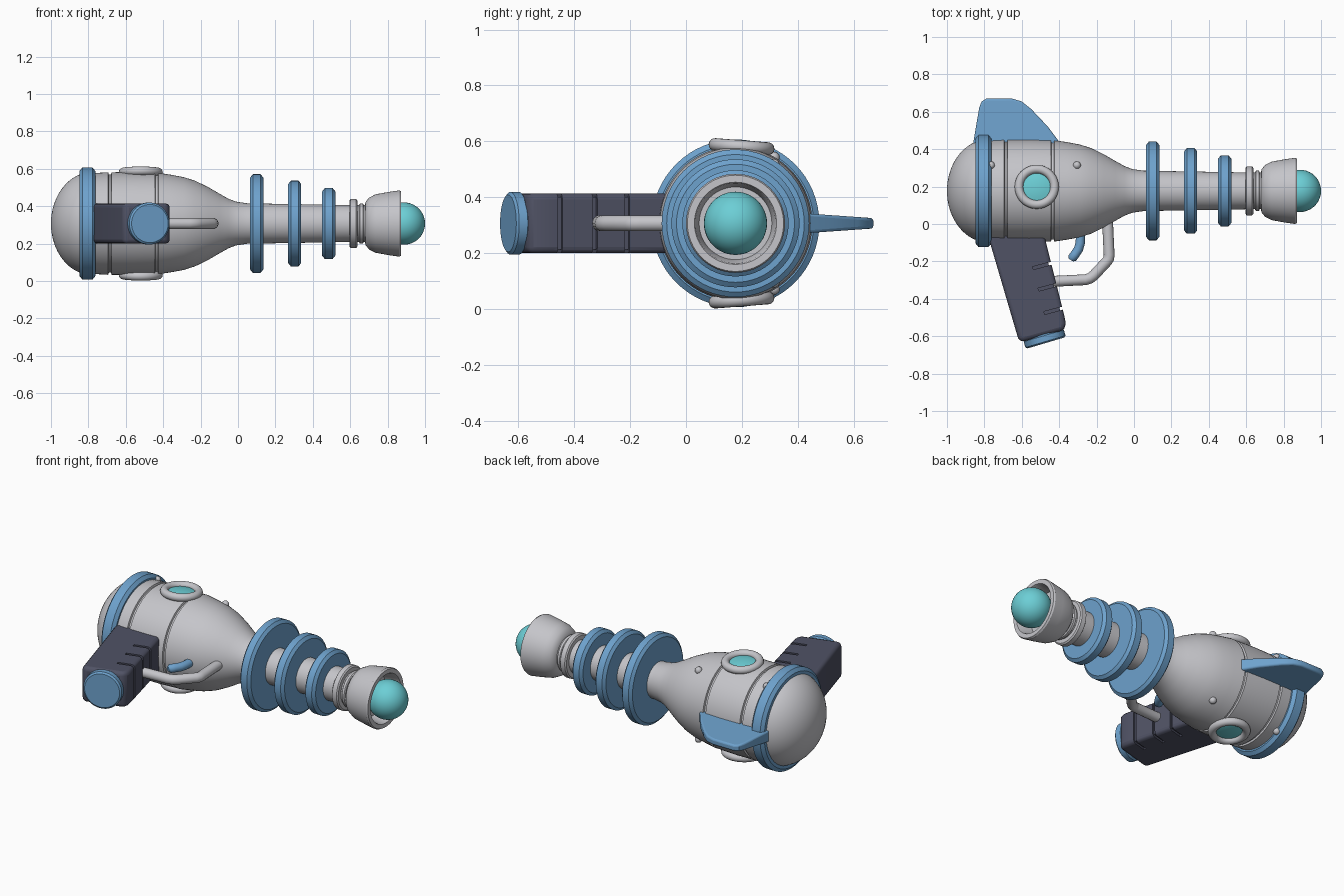
import bpy, bmesh, math
from mathutils import Matrix

if "Cube" in bpy.data.objects:
    bpy.data.objects.remove(bpy.data.objects["Cube"])

CY, CZ = 0.177, 0.307          # the gun's long axis runs along x through here


def material(name, col):
    m = bpy.data.materials.new(name)
    m.diffuse_color = (*col, 1)
    m.use_nodes = True
    m.node_tree.nodes["Principled BSDF"].inputs["Base Color"].default_value = m.diffuse_color
    return m


GREY = material("light_grey", (0.56, 0.56, 0.59))
BLUE = material("blue", (0.155, 0.36, 0.61))
DARK = material("dark_slate", (0.08, 0.085, 0.13))
TEAL = material("teal_glass", (0.15, 0.62, 0.67))


def activate(ob):
    bpy.ops.object.select_all(action='DESELECT')
    ob.select_set(True)
    bpy.context.view_layer.objects.active = ob


def smooth(ob, angle=32):
    activate(ob)
    bpy.ops.object.shade_smooth_by_angle(angle=math.radians(angle))


def make(name, bm, mat, loc=(0, 0, 0)):
    bmesh.ops.recalc_face_normals(bm, faces=bm.faces)
    me = bpy.data.meshes.new(name)
    bm.to_mesh(me)
    bm.free()
    ob = bpy.data.objects.new(name, me)
    ob.location = loc
    bpy.context.collection.objects.link(ob)
    if mat:
        me.materials.append(mat)
        smooth(ob)
    return ob


def lathe(name, profile, mat, loc=(0, CY, CZ), sides=64):
    """Revolve (x, radius) points around the x axis."""
    bm = bmesh.new()
    rings = []
    for x, r in profile:
        rings.append([bm.verts.new((x, r * math.cos(a), r * math.sin(a)))
                      for a in (2 * math.pi * i / sides for i in range(sides))])
    for a, b in zip(rings, rings[1:]):
        for i in range(sides):
            j = (i + 1) % sides
            bm.faces.new((a[i], a[j], b[j], b[i]))
    bmesh.ops.remove_doubles(bm, verts=bm.verts, dist=1e-5)
    return make(name, bm, mat, loc)


def disc(name, x, r, half, c, mat, loc=(0, CY, CZ)):
    """Solid disc with chamfered rim."""
    return lathe(name, [(x - half, 0), (x - half, r - c), (x - half + c * .8, r),
                        (x + half - c * .8, r), (x + half, r - c), (x + half, 0)], mat, loc)


def plate(name, outline, half, mat, bevel):
    """Outline in x, y thickened in z by half(y) each way, edges rounded."""
    bm = bmesh.new()
    lo = [bm.verts.new((x, y, CZ - half(y))) for x, y in outline]
    hi = [bm.verts.new((x, y, CZ + half(y))) for x, y in outline]
    bm.faces.new(lo)
    bm.faces.new(hi)
    n = len(outline)
    for i in range(n):
        j = (i + 1) % n
        bm.faces.new((lo[i], lo[j], hi[j], hi[i]))
    bmesh.ops.recalc_face_normals(bm, faces=bm.faces)
    ob = make(name, bm, mat)
    mod = ob.modifiers.new("round", 'BEVEL')
    mod.width, mod.segments = bevel, 3
    mod.angle_limit = math.radians(40)
    activate(ob)
    bpy.ops.object.modifier_apply(modifier="round")
    smooth(ob)
    return ob


def tube(name, pts, r, mat, end=1.0):
    cu = bpy.data.curves.new(name, 'CURVE')
    cu.dimensions = '3D'
    cu.bevel_depth, cu.bevel_resolution, cu.use_fill_caps = r, 5, True
    sp = cu.splines.new('POLY')
    sp.points.add(len(pts) - 1)
    for p, (x, y) in zip(sp.points, pts):
        p.co = (x, y, CZ, 1)
    sp.points[-1].radius = end
    ob = bpy.data.objects.new(name, cu)
    bpy.context.collection.objects.link(ob)
    cu.materials.append(mat)
    activate(ob)
    bpy.ops.object.convert(target='MESH')
    smooth(bpy.context.object, 50)


# rear dome
lathe("rear_dome", [(-0.78 - 0.22 * math.cos(t), 0.275 * math.sin(t))
                    for t in (math.pi / 2 * i / 16 for i in range(17))], GREY)


# main body and barrel, with two narrow seams cut in the profile
def seam(x, r):
    return [(x - .009, r), (x - .006, r - .011), (x + .006, r - .011), (x + .009, r)]


lathe("body_and_barrel", [(-0.80, 0), (-0.80, 0.268)] + seam(-0.685, 0.274)
      + [(-0.56, 0.275)] + seam(-0.435, 0.271)
      + [(-0.36, 0.261), (-0.29, 0.248), (-0.23, 0.229), (-0.16, 0.195), (-0.10, 0.16),
         (-0.05, 0.132), (-0.01, 0.117), (0.05, 0.108), (0.52, 0.1), (0.60, 0.098),
         (0.69, 0.098), (0.69, 0)], GREY)
disc("rear_ring", -0.805, 0.30, 0.043, 0.02, BLUE)

# cooling discs along the barrel
for i, (x, r) in enumerate([(0.10, 0.264), (0.303, 0.229), (0.485, 0.19)]):
    disc(f"barrel_disc_{i + 1}", x, r, 0.035, 0.018, BLUE)

# muzzle
disc("muzzle_collar", 0.617, 0.131, 0.021, 0.008, GREY)
disc("muzzle_step", 0.66, 0.108, 0.012, 0.006, GREY)
lathe("muzzle_cup", [(0.677, 0), (0.677, 0.09), (0.682, 0.115), (0.70, 0.138), (0.735, 0.156),
                     (0.80, 0.168), (0.862, 0.177), (0.872, 0.172), (0.872, 0.147),
                     (0.865, 0.143), (0.78, 0.13), (0.78, 0)], GREY)
bm = bmesh.new()
bmesh.ops.create_uvsphere(bm, u_segments=40, v_segments=24, radius=0.113)
make("muzzle_ball", bm, TEAL, (0.887, CY, CZ))

# portholes and rivets, mirrored top and bottom
tilt = math.radians(4.5)
for s, side in ((1, "top"), (-1, "bottom")):
    rot = Matrix.Rotation(-s * tilt, 4, 'X')
    if s < 0:
        rot = rot @ Matrix.Diagonal((1, 1, -1, 1))
    for name, prof, mat in (
            ("porthole_rim", [(0.275 + .023 * math.sin(a), 0.095 + .023 * math.cos(a))
                              for a in (2 * math.pi * i / 16 for i in range(17))], GREY),
            ("porthole_glass", [(0.24, 0), (0.24, 0.08), (0.275, 0.08), (0.281, 0.055),
                                (0.285, 0.028), (0.286, 0)], TEAL)):
        ob = lathe(f"{name}_{side}", prof, mat, (0, 0, 0), 48)
        # turn the lathe axis from x to z, then tilt and place it
        ob.data.transform(Matrix.Translation((-0.52, CY, CZ)) @ rot
                          @ Matrix.Rotation(-math.pi / 2, 4, 'Y'))
        if s < 0:
            ob.data.flip_normals()
    for k, (x, r) in enumerate([(-0.305, 0.25), (-0.765, 0.272)]):
        bm = bmesh.new()
        bmesh.ops.create_uvsphere(bm, u_segments=16, v_segments=10, radius=0.021)
        make(f"rivet_{side}_{k + 1}", bm, GREY,
             (x, CY + 0.137, CZ + s * math.sqrt(r * r - 0.137 ** 2)))

# fin
plate("fin", [(-0.83, 0.36), (-0.865, 0.40), (-0.828, 0.62), (-0.815, 0.655), (-0.79, 0.67),
              (-0.65, 0.67), (-0.60, 0.655), (-0.55, 0.615), (-0.46, 0.52), (-0.385, 0.42),
              (-0.385, 0.36)], lambda y: 0.036 - 0.07 * (y - 0.42), BLUE, 0.01)

# grip with finger grooves wrapping its front edge
grip = plate("grip", [(-0.805, 0.02), (-0.50, 0.02), (-0.375, -0.48), (-0.365, -0.53),
                      (-0.372, -0.567), (-0.605, -0.632), (-0.62, -0.61)],
             lambda y: 0.107, DARK, 0.022)
bm = bmesh.new()
for y in (-0.21, -0.325, -0.45):
    base = Matrix.Translation((-0.50 - 0.25 * (y - 0.02), y, CZ)) @ Matrix.Rotation(math.radians(15), 4, 'Z')
    for pos, size in (((0, 0, 0), (0.03, 0.016, 0.3)),
                      ((-0.05, 0, 0.107), (0.101, 0.0161, 0.026)),
                      ((-0.05, 0, -0.107), (0.101, 0.0161, 0.026))):
        bmesh.ops.create_cube(bm, size=1, matrix=base @ Matrix.Translation(pos)
                              @ Matrix.Diagonal((*size, 1)))
cutter = make("groove_cutter", bm, None)
cutter.hide_render = True
mod = grip.modifiers.new("grooves", 'BOOLEAN')
mod.object, mod.operation, mod.solver, mod.use_self = cutter, 'DIFFERENCE', 'EXACT', True
activate(grip)
bpy.ops.object.modifier_apply(modifier="grooves")
bpy.data.objects.remove(cutter)
smooth(grip)

# grip end cap
cap = disc("grip_cap", 0, 0.112, 0.024, 0.01, BLUE, (-0.478, -0.613, CZ))
cap.rotation_euler.z = math.radians(-73.5)

# trigger guard and trigger
tube("trigger_guard", [(-0.46, -0.308), (-0.26, -0.298), (-0.235, -0.29), (-0.215, -0.275),
                       (-0.145, -0.2), (-0.135, -0.185), (-0.133, -0.165), (-0.143, 0.05)],
     0.029, GREY)
tube("trigger", [(-0.285, -0.02), (-0.287, -0.10), (-0.297, -0.135), (-0.315, -0.162),
                 (-0.33, -0.182), (-0.337, -0.193)], 0.025, BLUE, 0.55)
